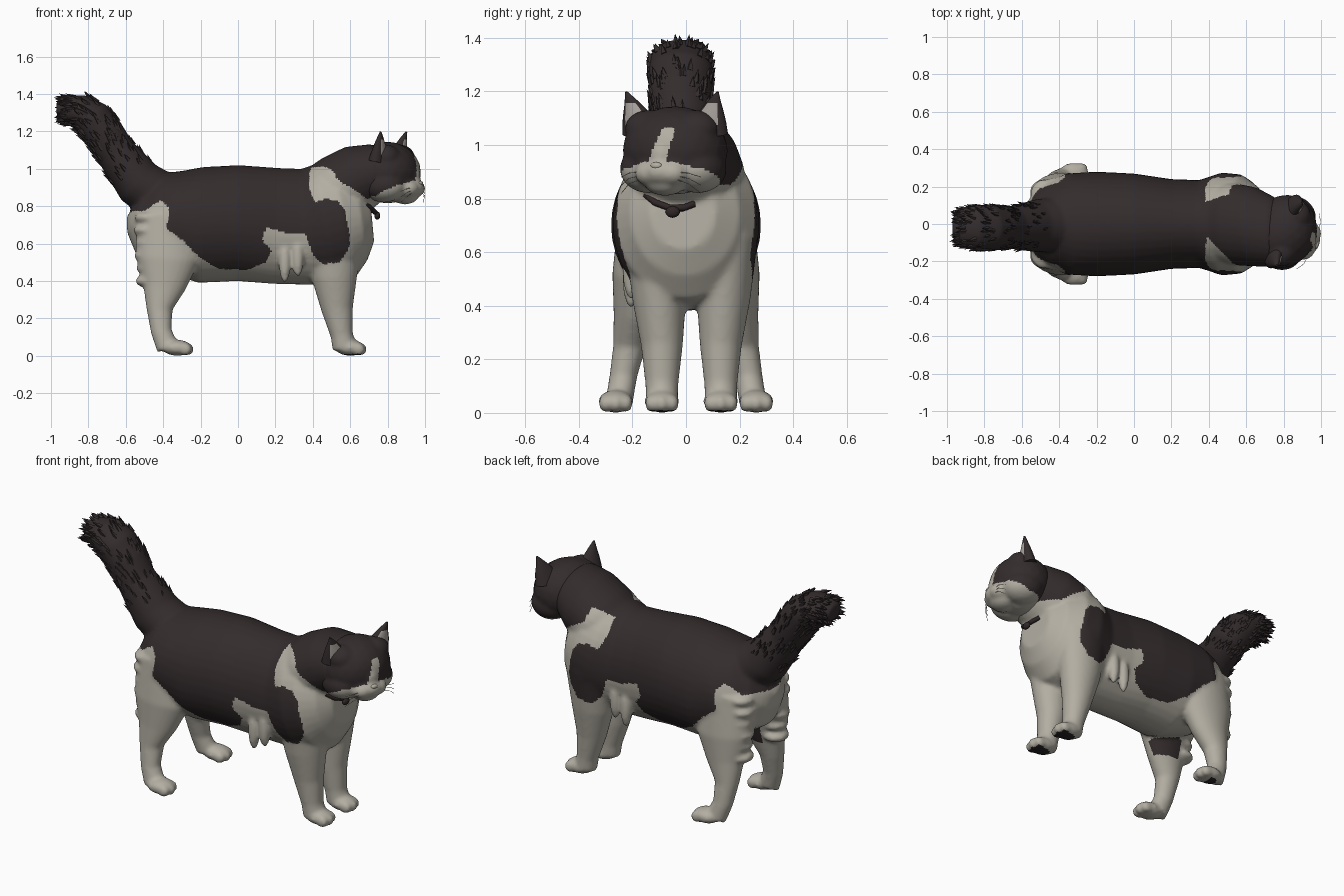
import bpy, bmesh, math, random
from mathutils import Vector, Matrix

if "Cube" in bpy.data.objects:
    bpy.data.objects.remove(bpy.data.objects["Cube"])

random.seed(4)


def material(name, rgb):
    m = bpy.data.materials.new(name)
    m.diffuse_color = (*rgb, 1)
    m.use_nodes = True
    m.node_tree.nodes["Principled BSDF"].inputs["Base Color"].default_value = m.diffuse_color
    return m


BLACK = material("dark fur", (0.034, 0.025, 0.026))
WHITE = material("pale fur", (0.45, 0.425, 0.365))
EAR = material("inner ear", (0.40, 0.37, 0.34))
PAD = material("paw pad", (0.02, 0.016, 0.016))
COLLAR = material("collar", (0.03, 0.02, 0.02))


def loft(bm, sections, n=28):
    """Rings of (x, y, z, half width along y, half depth) swept along their centres."""
    pts = [Vector(s[:3]) for s in sections]
    side, rings = Vector((0, 1, 0)), []
    for i, s in enumerate(sections):
        t = pts[min(i + 1, len(pts) - 1)] - pts[max(i - 1, 0)]
        up = t.cross(side).normalized()
        rings.append([bm.verts.new(pts[i] + side * s[3] * math.cos(a) + up * s[4] * math.sin(a))
                      for a in (2 * math.pi * k / n for k in range(n))])
    for r, q in zip(rings, rings[1:]):
        for k in range(n):
            bm.faces.new((r[k], r[(k + 1) % n], q[(k + 1) % n], q[k]))
    bm.faces.new(rings[0])
    bm.faces.new(rings[-1])


def ball(bm, c, r, sub=3):
    bmesh.ops.create_icosphere(bm, subdivisions=sub, radius=1,
                               matrix=Matrix.Translation(c) @ Matrix.Diagonal((*r, 1)))


def finish(name, bm, mats, matrix=None, voxel=0, smooth=0, rule=None):
    bmesh.ops.recalc_face_normals(bm, faces=bm.faces)
    me = bpy.data.meshes.new(name)
    bm.to_mesh(me)
    bm.free()
    ob = bpy.data.objects.new(name, me)
    bpy.context.collection.objects.link(ob)
    bpy.ops.object.select_all(action='DESELECT')
    ob.select_set(True)
    bpy.context.view_layer.objects.active = ob
    if voxel:
        mod = ob.modifiers.new("blend", 'REMESH')
        mod.mode, mod.voxel_size = 'VOXEL', voxel
        bpy.ops.object.modifier_apply(modifier=mod.name)
        mod = ob.modifiers.new("soften", 'SMOOTH')
        mod.factor, mod.iterations = 0.5, smooth
        bpy.ops.object.modifier_apply(modifier=mod.name)
    ob.data.materials.clear()
    for m in mats:
        ob.data.materials.append(m)
    for p in ob.data.polygons:
        p.material_index = rule(p.center, p.normal) if rule else 0
    bpy.ops.object.shade_smooth_by_angle(angle=math.radians(50))
    if matrix:
        ob.matrix_world = matrix
    return ob


def strand(name, pts, radius, mat, matrix=None):
    cu = bpy.data.curves.new(name, 'CURVE')
    cu.dimensions, cu.bevel_depth, cu.bevel_resolution = '3D', radius, 2
    sp = cu.splines.new('POLY')
    sp.points.add(len(pts) - 1)
    for p, c in zip(sp.points, pts):
        p.co = (*c, 1)
    cu.materials.append(mat)
    ob = bpy.data.objects.new(name, cu)
    bpy.context.collection.objects.link(ob)
    if matrix:
        ob.matrix_world = matrix


def inside(x, z, poly):
    hit = False
    for (x1, z1), (x2, z2) in zip(poly, poly[1:] + poly[:1]):
        if (z1 > z) != (z2 > z) and x < (x2 - x1) * (z - z1) / (z2 - z1) + x1:
            hit = not hit
    return hit


# outline of the dark coat and of the dark nape, seen from the side
COAT = [(-1.1, 1.6), (-1.1, .77), (-.57, .77), (-.5, .775), (-.45, .81), (-.41, .83), (-.37, .79),
        (-.38, .68), (-.3, .62), (-.2, .52), (-.1, .465), (.05, .46), (.15, .5), (.18, .56),
        (.13, .62), (.15, .69), (.25, .66), (.36, .65), (.4, .54), (.45, .49), (.54, .5),
        (.59, .57), (.6, .64), (.57, .78), (.53, .83), (.47, .84), (.41, .82), (.38, .9), (.385, 1.0),
        (.41, 1.2)]
NAPE = [(.49, 1.3), (.5, 1.03), (.53, .94), (.62, .89), (.70, .83), (.9, .8), (.9, 1.3)]


def coat_rule(c, n):
    if c.z < .010 and n.z < -.85 and (c.x > 0 or c.y > 0 and c.x < -.31):
        return 2
    # dark spot inside one thigh
    if -.42 < c.x < -.25 and c.y < 0 and .35 < c.z < .46 and n.y > .2:
        return 0
    if c.x > .35 and c.z > .95 and -.06 - (c.x - .38) < c.y < .12 + .3 * (c.x - .38):
        return 0
    if c.x > .35 and c.z < .85 and abs(c.y) < .17:
        return 1
    return 0 if inside(c.x, c.z, COAT) or inside(c.x, c.z, NAPE) else 1


# torso, neck, tail and legs blended into one skin
TAIL = [(-.40, 0, .84, .15, .14), (-.53, -.01, .925, .14, .132), (-.655, -.02, 1.09, .112, .106),
        (-.72, -.02, 1.19, .12, .11), (-.78, -.02, 1.265, .124, .108), (-.85, -.02, 1.31, .118, .09),
        (-.925, -.02, 1.315, .095, .07), (-.97, -.02, 1.312, .055, .045)]
bm = bmesh.new()
loft(bm, TAIL)
loft(bm, [(-.56, 0, .80, .07, .07), (-.535, 0, .785, .15, .14), (-.47, 0, .76, .215, .23),
          (-.36, 0, .725, .27, .27), (-.2, 0, .70, .28, .31), (0, 0, .71, .27, .31),
          (.2, 0, .695, .24, .31), (.35, 0, .69, .235, .31), (.47, 0, .705, .275, .325),
          (.57, 0, .73, .265, .31), (.66, -.005, .745, .205, .235), (.715, -.01, .75, .12, .14)], 36)
loft(bm, [(.40, 0, .82, .19, .165), (.53, 0, .89, .22, .185), (.645, -.015, .95, .212, .182),
          (.74, -.04, .98, .19, .155), (.80, -.045, .98, .15, .12)])
for s in (-1, 1):
    # front leg
    y = .02 + s * .11
    loft(bm, [(.51, y + s * .02, .66, .12, .16), (.515, y + s * .01, .42, .10, .122),
              (.53, y, .25, .078, .085), (.555, y, .11, .062, .06), (.57, y, .04, .06, .065)])
    # hind leg
    loft(bm, [(-.37, s * .15, .76, .10, .17), (-.375, s * .17, .52, .105, .172),
              (-.395, s * .19, .37, .08, .115), (-.42, s * .21, .25, .062, .070),
              (-.41, s * .235, .13, .052, .056), (-.375, s * .25, .04, .052, .06)])
    # paws with toes
    for px, py in ((.60, y), (-.325, s * .262)):
        ball(bm, (px, py, .043), (.08, .066, .043))
        for k in (-1, 0, 1):
            ball(bm, (px + .055 - .012 * abs(k), py + k * .038, .035), (.035, .026, .034))
    # soft fur folds behind the thigh and at the elbow
    for k in range(6):
        ball(bm, (-.475 + .008 * (k % 2) - .012 * k / 5, s * .165, .40 + k * .068), (.075, .075, .036))
    for k in range(2):
        ball(bm, (.25 + k * .07, s * .205, .50 + k * .03), (.032, .032, .11))
finish("body", bm, [BLACK, WHITE, PAD], voxel=.011, smooth=7, rule=coat_rule)

# head, turned a little to one side
HEAD = Matrix.Translation((.80, -.04, .98)) @ Matrix.Rotation(math.radians(-22), 4, 'Z')


def face_rule(c, n):
    jaw = c.z < -.125 + max(0, c.x) * .48
    blaze = c.x > .08 and c.z < .085 and abs(c.y - .01 - .3 * c.z) < .032 - .1 * c.z
    return 1 if jaw or blaze else 0


bm = bmesh.new()
ball(bm, (0, 0, 0), (.175, .2, .165))
ball(bm, (.125, 0, -.02), (.06, .06, .07))
ball(bm, (.10, 0, -.12), (.075, .08, .05))
ball(bm, (.135, 0, -.08), (.07, .075, .055))
for s in (-1, 1):
    ball(bm, (.02, s * .10, -.07), (.12, .105, .09))
    ball(bm, (.03, s * .10, .08), (.08, .085, .07))
    ball(bm, (.125, s * .045, -.085), (.07, .062, .052))
finish("head", bm, [BLACK, WHITE], HEAD, .010, 8, face_rule)

for s, side in ((-1, "right"), (1, "left")):
    # ears with a pale patch inside
    bm = bmesh.new()
    loft(bm, [(.0, s * .125, .06, .085, .05), (.008, s * .135, .10, .072, .04),
              (.014, s * .144, .125, .060, .035), (.020, s * .157, .16, .040, .024),
              (.025, s * .165, .18, .028, .018), (.034, s * .183, .218, .005, .005)], 32)
    finish(side + "_ear", bm, [BLACK, EAR], HEAD,
           rule=lambda c, n: 1 if n.x > .83 and .10 < c.z < .175 else 0)
    # whiskers
    for k in range(3):
        strand(side + "_whisker", [(.17, s * .06, -.08 - k * .012), (.165, s * .12, -.085 - k * .02),
                                   (.14, s * .16, -.10 - k * .03)], .0012, WHITE, HEAD)

# nose
bm = bmesh.new()
ball(bm, (.188, 0, -.058), (.014, .024, .014), 2)
finish("nose", bm, [WHITE], HEAD)

# collar showing under the chin, with its tag
strand("collar", [(.68, -.15, .815), (.715, -.115, .785), (.735, -.06, .765), (.735, -.01, .765),
                  (.715, .03, .78)], .013, COLLAR)
bm = bmesh.new()
ball(bm, (.745, -.05, .75), (.016, .028, .022), 2)
finish("collar_tag", bm, [COLLAR])

# tufts of fur lying back along the tail
bm = bmesh.new()
for _ in range(260):
    f = random.uniform(1.2, len(TAIL) - 1.5)
    i = int(f)
    a, b = Vector(TAIL[i][:3]), Vector(TAIL[i + 1][:3])
    u = f - i
    ry, rz = (TAIL[i][k] * (1 - u) + TAIL[i + 1][k] * u for k in (3, 4))
    t = (b - a).normalized()
    up = t.cross(Vector((0, 1, 0)))
    ang = random.uniform(0, 2 * math.pi)
    out = Vector((0, 1, 0)) * math.cos(ang) * ry + up * math.sin(ang) * rz
    d = (out.normalized() * .4 + t).normalized()
    length = random.uniform(.04, .06)
    m = Matrix.Translation(a.lerp(b, u) + out * .94 + d * length * .35) @ d.to_track_quat('Z', 'Y').to_matrix().to_4x4()
    bmesh.ops.create_cone(bm, cap_ends=True, segments=5, radius1=.015, radius2=0, depth=length, matrix=m)
finish("tail_tufts", bm, [BLACK])
